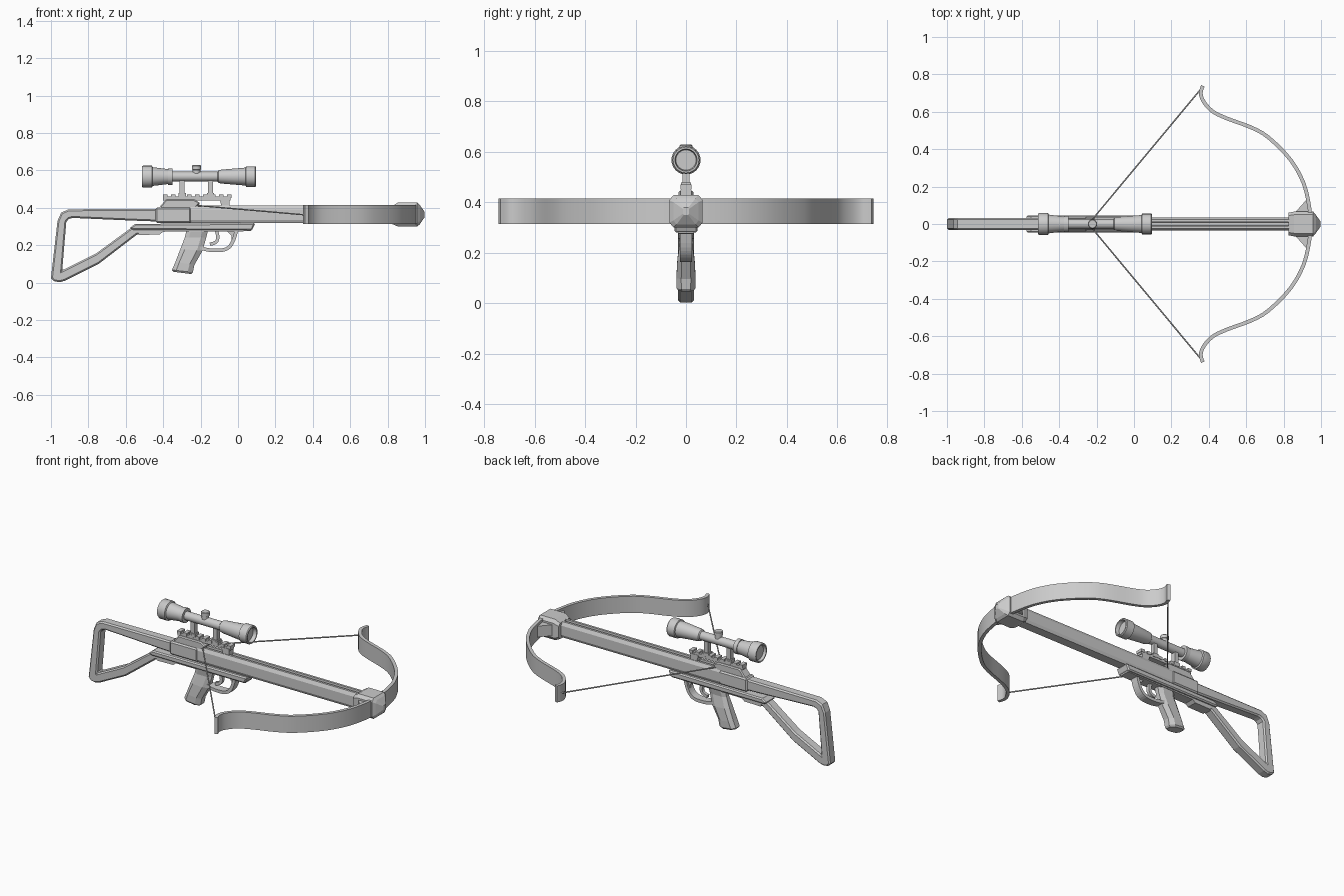
import bpy, bmesh, math
from mathutils import Vector

if "Cube" in bpy.data.objects:
    bpy.data.objects.remove(bpy.data.objects["Cube"])


def make(name, verts, faces, bevel=0.0, smooth=False):
    me = bpy.data.meshes.new(name)
    me.from_pydata(verts, [], faces)
    bm = bmesh.new()
    bm.from_mesh(me)
    bmesh.ops.recalc_face_normals(bm, faces=bm.faces)
    bm.to_mesh(me)
    bm.free()
    ob = bpy.data.objects.new(name, me)
    bpy.context.collection.objects.link(ob)
    if bevel:
        m = ob.modifiers.new("chamfer", 'BEVEL')
        m.width, m.segments, m.limit_method = bevel, 1, 'ANGLE'
        m.angle_limit = math.radians(50)
    if smooth:
        bpy.ops.object.select_all(action='DESELECT')
        bpy.context.view_layer.objects.active = ob
        ob.select_set(True)
        bpy.ops.object.shade_smooth_by_angle(angle=math.radians(35))
    return ob


def loft(name, rings, **kw):
    """Skin a list of equal-length rings, capped at both ends."""
    n = len(rings[0])
    verts = [v for r in rings for v in r]
    faces = [(k*n + i, k*n + (i+1) % n, (k+1)*n + (i+1) % n, (k+1)*n + i)
             for k in range(len(rings)-1) for i in range(n)]
    faces += [tuple(range(n)), tuple(range(len(verts)-n, len(verts)))]
    return make(name, verts, faces, **kw)


def side(name, pts, hw, **kw):
    """Side profile (x, z) extruded across y."""
    return loft(name, [[(x, y, z) for x, z in pts] for y in (-hw, hw)], **kw)


def box(name, x0, x1, hw, z0, z1, **kw):
    return side(name, [(x0, z0), (x1, z0), (x1, z1), (x0, z1)], hw, **kw)


def spline(pts, steps):
    """Smooth path through points."""
    p = [Vector(q) for q in pts]
    p = [2*p[0]-p[1]] + p + [2*p[-1]-p[-2]]
    out = []
    for i in range(1, len(p)-2):
        a, b, c, d = p[i-1:i+3]
        for s in range(steps):
            t = s/steps
            out.append(0.5*(2*b + (c-a)*t + (2*a-5*b+4*c-d)*t*t + (3*b-a-3*c+d)*t**3))
    return out + [p[-2]]


def band(path, thick):
    """Pairs of points either side of a 2D path."""
    res = []
    for i, p in enumerate(path):
        t = (path[min(i+1, len(path)-1)] - path[max(i-1, 0)]).normalized()
        n = Vector((-t.y, t.x)) * thick/2
        res.append((p+n, p-n))
    return res


def turned(name, prof, seg=24, axis='X', at=(0, 0, 0)):
    """Lathe of (position, radius) along an axis."""
    rings = []
    for h, r in prof:
        ring = []
        for i in range(seg):
            c, s = r*math.cos(2*math.pi*i/seg), r*math.sin(2*math.pi*i/seg)
            v = (h, c, s) if axis == 'X' else (c, s, h)
            ring.append(tuple(Vector(v) + Vector(at)))
        rings.append(ring)
    return loft(name, rings, smooth=True)


# Skeleton shoulder stock, open toward the body
side("shoulder_stock", [
    (-0.25, 0.395), (-0.905, 0.392), (-0.945, 0.375), (-0.965, 0.33), (-1.0, 0.025),
    (-0.985, 0.008), (-0.955, 0.002), (-0.925, 0.01), (-0.745, 0.1), (-0.54, 0.257),
    (-0.46, 0.26), (-0.46, 0.312), (-0.545, 0.312), (-0.76, 0.155), (-0.94, 0.065),
    (-0.918, 0.325), (-0.905, 0.34), (-0.885, 0.346), (-0.57, 0.332), (-0.25, 0.32)],
    0.031, bevel=0.008)

# Barrel with arrow groove
section = [(-0.028, 0.318), (0.028, 0.318), (0.036, 0.335), (0.036, 0.392), (0.025, 0.413),
           (0.011, 0.413), (0.009, 0.385), (-0.009, 0.385), (-0.011, 0.413), (-0.025, 0.413),
           (-0.036, 0.392), (-0.036, 0.335)]
loft("barrel", [[(x, y, z) for y, z in section] for x in (-0.26, 0.86)])
box("receiver", -0.44, -0.25, 0.039, 0.32, 0.402, bevel=0.008)

# Lower body and trigger housing
side("lower_rail", [(-0.58, 0.292), (-0.55, 0.314), (0.093, 0.318), (0.075, 0.28), (-0.56, 0.282)],
     0.046, bevel=0.007)
side("trigger_housing", [(-0.53, 0.255), (-0.42, 0.257), (-0.4, 0.272), (0.07, 0.275),
     (0.075, 0.29), (-0.54, 0.29)], 0.032)

# Pistol grip: chamfered sections between back and front edges
rings = []
for xb, zb, xf, zf, w in [(-0.345, 0.058, -0.25, 0.046, 0.030), (-0.353, 0.068, -0.241, 0.055, 0.037),
                          (-0.335, 0.11, -0.233, 0.095, 0.038), (-0.308, 0.18, -0.19, 0.17, 0.034),
                          (-0.285, 0.24, -0.17, 0.24, 0.024), (-0.275, 0.28, -0.16, 0.28, 0.03)]:
    ring = []
    for t, k in [(0, -.5), (.2, -1), (.75, -1), (1, -.5), (1, .5), (.75, 1), (.2, 1), (0, .5)]:
        ring.append((xb+(xf-xb)*t, w*k, zb+(zf-zb)*t))
    rings.append(ring)
loft("grip", rings)

# Trigger guard and trigger
for name, pts, thick, hw in [
    ("trigger_guard", [(-0.21, 0.19), (-0.16, 0.175), (-0.09, 0.173), (-0.05, 0.188),
                       (-0.025, 0.225), (-0.008, 0.28)], 0.019, 0.024),
    ("trigger", [(-0.115, 0.28), (-0.108, 0.24), (-0.12, 0.215), (-0.15, 0.205)], 0.018, 0.01)]:
    loft(name, [[(p.x, y, p.y) for p, y in ((a, -hw), (a, hw), (b, hw), (b, -hw))]
                for a, b in band(spline(pts, 3), thick)])
side("guard_front_web", [(-0.035, 0.21), (-0.005, 0.275), (-0.06, 0.275), (-0.035, 0.25)], 0.012)

# Bow limb, one continuous recurve
half = [(0.945, 0), (0.938, 0.085), (0.908, 0.215), (0.838, 0.342), (0.72, 0.462), (0.625, 0.517),
        (0.5, 0.563), (0.42, 0.602), (0.372, 0.655), (0.357, 0.70), (0.368, 0.739)]
limb = [(x, -y) for x, y in reversed(half[1:])] + half
loft("bow_limb", [[(a.x, a.y, 0.313), (a.x, a.y, 0.415), (b.x, b.y, 0.415), (b.x, b.y, 0.313)]
                  for a, b in band(spline(limb, 3), 0.02)], smooth=True)

# Front block with pointed nose and limb gussets
rings = []
for x, w, z0, z1 in [(0.825, 0.06, 0.313, 0.41), (0.855, 0.066, 0.3, 0.428),
                     (0.958, 0.066, 0.3, 0.428), (0.972, 0.05, 0.312, 0.415), (0.998, 0.012, 0.35, 0.378)]:
    c, d = w*0.75, (z1-z0)*0.15
    rings.append([(x, -w, z0+d), (x, -c, z0), (x, c, z0), (x, w, z0+d),
                  (x, w, z1-d), (x, c, z1), (x, -c, z1), (x, -w, z1-d)])
loft("front_block", rings)
for s, label in ((1, "left"), (-1, "right")):
    tri = [(0.86, 0.06), (0.922, 0.13), (0.945, 0.06)]
    loft("limb_gusset_" + label, [[(x, s*y, z) for x, y in tri] for z in (0.33, 0.398)])

# Drawn string
cu = bpy.data.curves.new("bow_string", 'CURVE')
cu.dimensions, cu.bevel_depth, cu.bevel_resolution = '3D', 0.004, 1
sp = cu.splines.new('POLY')
sp.points.add(3)
for q, co in zip(sp.points, [(0.352, -0.715, 0.363), (-0.225, -0.022, 0.413),
                             (-0.225, 0.022, 0.413), (0.352, 0.715, 0.363)]):
    q.co = (*co, 1)
bpy.context.collection.objects.link(bpy.data.objects.new("bow_string", cu))

# Scope rail with feet and teeth
side("rail_base", [(-0.435, 0.385), (-0.385, 0.445), (-0.235, 0.445), (-0.20, 0.425),
                   (-0.245, 0.385)], 0.03, bevel=0.006)
box("scope_rail", -0.4, -0.04, 0.019, 0.44, 0.46)
side("rail_front_foot", [(-0.085, 0.40), (-0.045, 0.40), (-0.045, 0.45), (-0.1, 0.45)], 0.022)
for i in range(9):
    x = -0.4 + i*0.0425
    box(f"rail_tooth_{i+1}", x, x+0.024, 0.022, 0.452, 0.47)

# Scope
for i, x in enumerate((-0.299, -0.147)):
    box(f"scope_post_{i+1}", x-0.013, x+0.013, 0.014, 0.46, 0.555)
    box(f"scope_clamp_{i+1}", x-0.02, x+0.02, 0.02, 0.455, 0.478)
turned("scope", [
    (-0.498, 0.042), (-0.513, 0.048), (-0.513, 0.055), (-0.508, 0.058), (-0.460, 0.058),
    (-0.456, 0.050), (-0.375, 0.040), (-0.375, 0.044), (-0.35, 0.044), (-0.35, 0.026),
    (-0.11, 0.026), (-0.105, 0.033), (-0.09, 0.037), (0.04, 0.048), (0.043, 0.055),
    (0.092, 0.055), (0.097, 0.051), (0.097, 0.044), (0.075, 0.040)], at=(0, 0, 0.567))
turned("scope_turret", [(0.567, 0.021), (0.603, 0.021), (0.605, 0.025), (0.624, 0.025), (0.628, 0.021)],
       seg=16, axis='Z', at=(-0.222, 0, 0))
